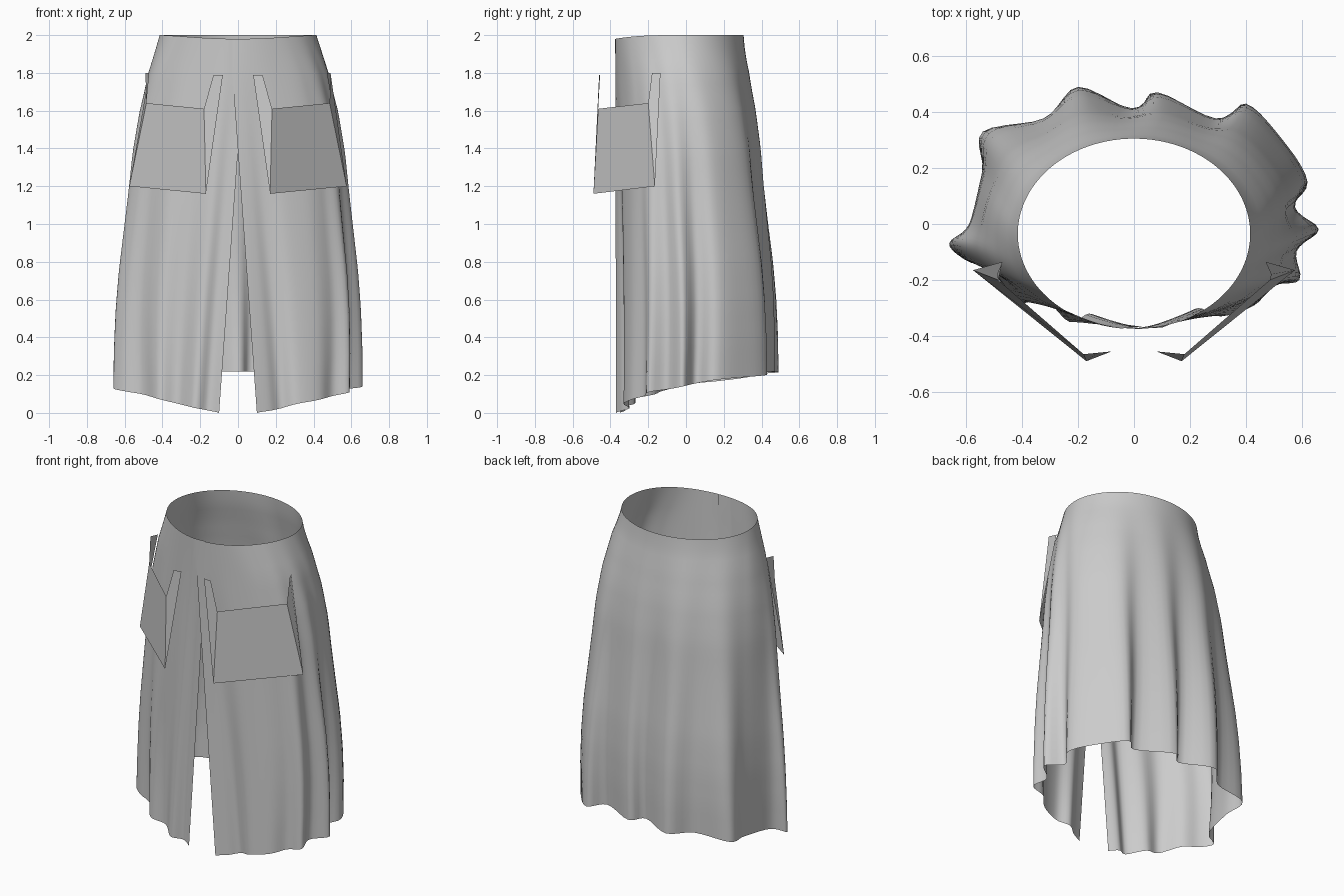
import bpy
import bmesh
import math
from mathutils import Vector

cube = bpy.data.objects.get("Cube")
if cube:
    bpy.data.objects.remove(cube)

cloth = bpy.data.materials.new("grey_cloth")
cloth.use_nodes = True
GREY = (0.6, 0.6, 0.6, 1)
cloth.diffuse_color = GREY
cloth.node_tree.nodes["Principled BSDF"].inputs["Base Color"].default_value = GREY


def add_object(name, bm):
    mesh = bpy.data.meshes.new(name)
    bm.to_mesh(mesh)
    bm.free()
    obj = bpy.data.objects.new(name, mesh)
    bpy.context.collection.objects.link(obj)
    mesh.materials.append(cloth)
    return obj


def spline(points, steps):
    """Catmull-Rom curve through the points."""
    pts = [points[0]] + points + [points[-1]]
    out = []
    for a, b, c, d in zip(pts, pts[1:], pts[2:], pts[3:]):
        for i in range(steps):
            t = i / steps
            out.append(0.5 * (2 * b + (c - a) * t + (2 * a - 5 * b + 4 * c - d) * t * t
                              + (3 * b - a - 3 * c + d) * t ** 3))
    return out + [points[-1]]


def sample(curve, t):
    """Linear lookup in evenly spaced values."""
    p = min(max(t, 0), 1) * (len(curve) - 1)
    i = min(int(p), len(curve) - 2)
    return curve[i] + (curve[i + 1] - curve[i]) * (p - i)


# Folded hem, from the left slit edge round the back to the right one
hem = spline([Vector(p) for p in (
    (.10, -.37), (.17, -.34), (.23, -.30), (.31, -.33), (.43, -.29), (.50, -.22),
    (.59, -.20), (.57, -.10), (.66, -.02), (.56, .05), (.62, .15), (.53, .30),
    (.40, .43), (.30, .36), (.08, .47), (0, .40), (-.20, .49), (-.32, .37),
    (-.54, .33), (-.54, .18), (-.58, -.02), (-.66, -.07), (-.60, -.13),
    (-.50, -.17), (-.42, -.28), (-.32, -.27), (-.23, -.35), (-.16, -.32), (-.10, -.35))], 5)

# Unfolded hem: the same outline, averaged
n = len(hem)
soft = []
for i in range(n):
    near = hem[max(0, i - 10):i + 11]
    soft.append(sum(near, Vector((0, 0))) / len(near))
length = [0]
for a, b in zip(soft, soft[1:]):
    length.append(length[-1] + (b - a).length)

# Skirt: loft from the waist ellipse to the hem
FLARE = (0, .38, .62, .76, .83, .91, .99, 1.03, 1.03, 1)
ROWS = 28
bm = bmesh.new()
grid = []
for i in range(n):
    u = length[i] / length[-1]
    edge = min(u, 1 - u)
    ang = math.radians(-94 + 368 * u)
    waist = Vector((.415 * math.cos(ang), -.035 + .34 * math.sin(ang)))
    waist *= 1 - .02 * max(0, u - .97) / .03      # right panel tucks behind
    back = max(0, math.sin(ang))
    hem_z = .22 * math.sin(math.pi * edge) ** .9
    top_z = 2 - .02 * max(0, -math.sin(ang)) ** 3
    away = min(1, edge * 9)
    column = []
    for r in range(ROWS + 1):
        t = r / ROWS
        slit = max(0, (t - .1) / .9)              # straight slit edges
        flare = sample(FLARE, t) ** (1 + .5 * back)
        flare = slit + (flare - slit) * away
        fold = slit + (t ** 1.2 - slit) * away
        p = waist + (soft[i] - waist) * flare + (hem[i] - soft[i]) * fold
        column.append(bm.verts.new((p.x, p.y, top_z + (hem_z - top_z) * t)))
    grid.append(column)
for a, b in zip(grid, grid[1:]):
    for r in range(ROWS):
        bm.faces.new((a[r], a[r + 1], b[r + 1], b[r]))
for f in bm.faces:
    f.smooth = True
add_object("skirt", bm)

# Flat hip pockets, each a panel with two hanging straps
for name, side in (("left_pocket", 1), ("right_pocket", -1)):
    bm = bmesh.new()
    v = [bm.verts.new((side * x, y, z)) for x, y, z in (
        (.08, -.455, 1.79), (.13, -.46, 1.79), (.18, -.465, 1.61), (.17, -.49, 1.16),
        (.575, -.165, 1.20), (.485, -.20, 1.64), (.49, -.18, 1.80), (.47, -.135, 1.80))]
    for ids in ((0, 3, 2, 1), (3, 4, 5, 2), (4, 7, 6, 5)):
        order = ids if side > 0 else ids[::-1]
        bm.faces.new([v[k] for k in order])
    add_object(name, bm)
